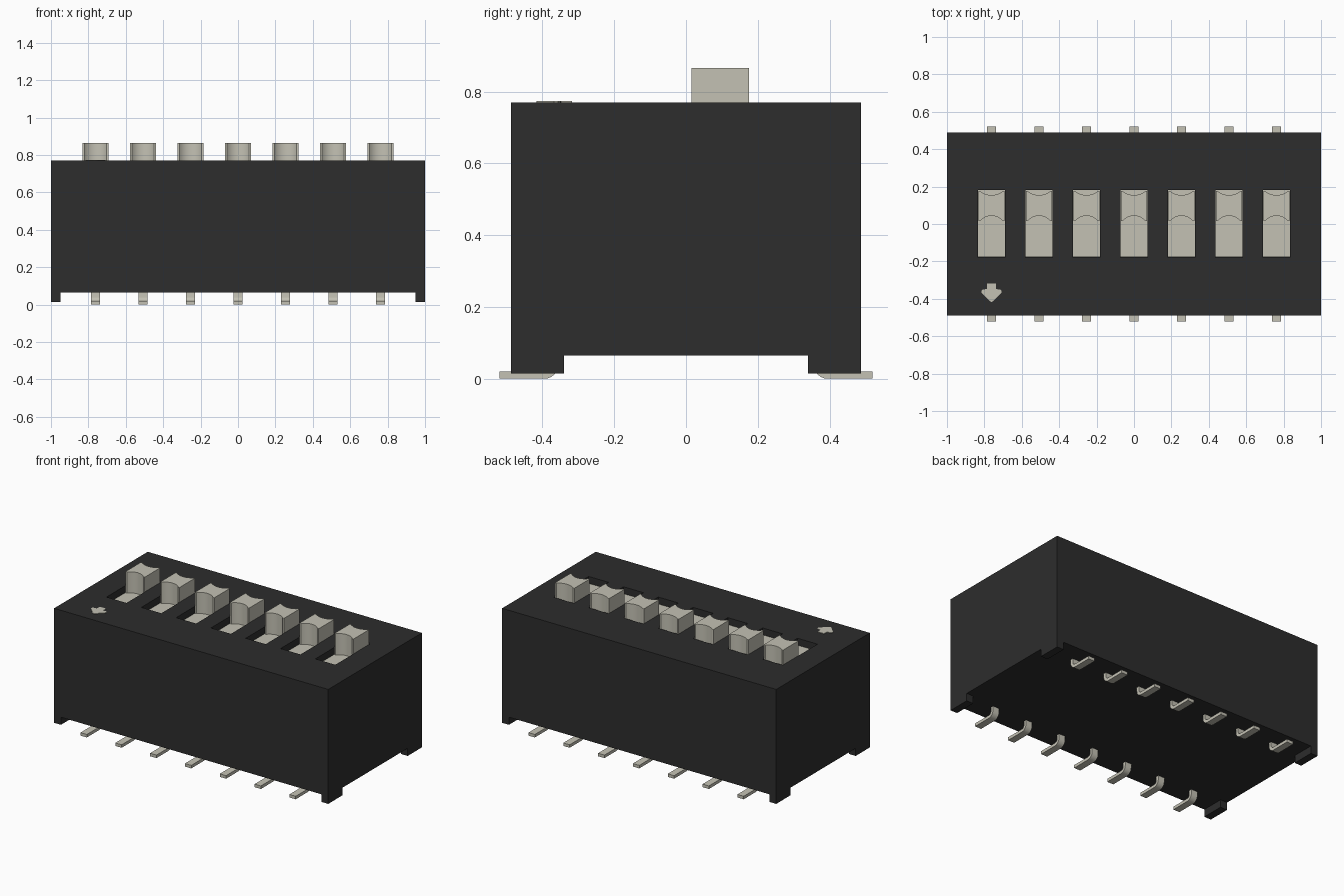
import bpy, bmesh, math

if "Cube" in bpy.data.objects:
    bpy.data.objects.remove(bpy.data.objects["Cube"], do_unlink=True)


def material(name, rgb):
    m = bpy.data.materials.new(name)
    m.use_nodes = True
    m.diffuse_color = (*rgb, 1)
    bsdf = m.node_tree.nodes["Principled BSDF"]
    bsdf.inputs["Base Color"].default_value = (*rgb, 1)
    bsdf.inputs["Roughness"].default_value = 0.6
    return m


BLACK = material("black plastic", (0.026, 0.026, 0.026))
CREAM = material("pale cream", (0.55, 0.535, 0.455))

PITCH = 0.254
COLUMNS = [(i - 3) * PITCH for i in range(7)]
TOP, UNDERSIDE, FOOT = 0.77, 0.065, 0.015
HALF_Y = 0.488


def finish(name, bm, mat, smooth=False):
    bmesh.ops.recalc_face_normals(bm, faces=bm.faces)
    mesh = bpy.data.meshes.new(name)
    bm.to_mesh(mesh)
    bm.free()
    obj = bpy.data.objects.new(name, mesh)
    bpy.context.collection.objects.link(obj)
    mesh.materials.append(mat)
    bpy.ops.object.select_all(action="DESELECT")
    obj.select_set(True)
    bpy.context.view_layer.objects.active = obj
    if smooth:
        bpy.ops.object.shade_smooth_by_angle(angle=math.radians(35))
    return obj


def prism(bm, points, offset):
    """Close a flat outline and extrude it by the offset."""
    face = bm.faces.new([bm.verts.new(p) for p in points])
    ext = bmesh.ops.extrude_face_region(bm, geom=[face], use_keep_orig=True)
    verts = [g for g in ext["geom"] if isinstance(g, bmesh.types.BMVert)]
    bmesh.ops.translate(bm, verts=verts, vec=offset)


def box(bm, x0, x1, y0, y1, z0, z1):
    prism(bm, [(x0, y0, z0), (x1, y0, z0), (x1, y1, z0), (x0, y1, z0)], (0, 0, z1 - z0))


def boxes(name, limits, mat):
    bm = bmesh.new()
    for b in limits:
        box(bm, *b)
    return finish(name, bm, mat)


# Housing: block with switch slots in the top and a relieved underside leaving four feet
housing = boxes("housing", [(-1, 1, -HALF_Y, HALF_Y, FOOT, TOP)], BLACK)
cutters = [
    boxes("slot_cutter", [(x - 0.073, x + 0.073, -0.178, 0.183, 0.70, 0.9) for x in COLUMNS], BLACK),
    boxes("underside_cutter_long", [(-1.2, 1.2, -0.34, 0.34, -0.1, UNDERSIDE)], BLACK),
    boxes("underside_cutter_wide", [(-0.95, 0.95, -0.7, 0.7, -0.1, UNDERSIDE)], BLACK),
]
bpy.context.view_layer.objects.active = housing
for cutter in cutters:
    cutter.hide_render = True
    mod = housing.modifiers.new("cut", "BOOLEAN")
    mod.operation = "DIFFERENCE"
    mod.solver = "EXACT"
    mod.object = cutter
    bpy.ops.object.modifier_apply(modifier=mod.name)
for cutter in cutters:
    bpy.data.objects.remove(cutter, do_unlink=True)


def arc_edge(x, y, sag, steps=10):
    """Left-to-right edge with a shallow circular hollow between two short flats."""
    half = 0.06
    r = (half * half + sag * sag) / (2 * abs(sag))
    a = math.asin(half / r)
    sign = math.copysign(1, sag)
    pts = [(x - 0.07, y)]
    for i in range(steps + 1):
        t = -a + 2 * a * i / steps
        pts.append((x + r * math.sin(t), y + sign * r * (math.cos(t) - math.cos(a))))
    return pts + [(x + 0.07, y)]


# Sliders: flat base in the slot with a raised knob, hollow at front and back
for n, x in enumerate(COLUMNS, 1):
    bm = bmesh.new()
    box(bm, x - 0.072, x + 0.072, -0.177, 0.182, 0.701, 0.725)
    outline = arc_edge(x, 0.016, 0.028) + arc_edge(x, 0.176, -0.022)[::-1]
    prism(bm, [(px, py, 0.72) for px, py in outline], (0, 0, 0.865 - 0.72))
    finish(f"slider_{n}", bm, CREAM, smooth=True)


# Pins: bent strip, flat foot outside and a vertical stem rising into the housing
def pin_profile(inner=0.355, thick=0.02, radius=0.04, steps=6):
    cy = inner + radius
    angles = [math.pi / 2 * i / steps for i in range(steps + 1)]
    outer = [(cy - radius * math.sin(a), radius - radius * math.cos(a)) for a in angles]
    r = radius - thick
    inside = [(cy - r * math.cos(a), radius - r * math.sin(a)) for a in angles]
    return [(0.52, 0)] + outer + [(inner, 0.08), (inner + thick, 0.08)] + inside + [(0.52, thick)]


for side, label in ((-1, "front"), (1, "back")):
    for n, x in enumerate(COLUMNS, 1):
        bm = bmesh.new()
        prism(bm, [(x - 0.023, side * y, z) for y, z in pin_profile()], (0.046, 0, 0))
        finish(f"{label}_pin_{n}", bm, CREAM, smooth=True)

# Arrow marker on the top face
half_arrow = [(0.023, -0.318), (0.024, -0.348), (0.046, -0.35), (0.054, -0.357),
              (0.053, -0.368), (0.01, -0.412)]
arrow = [(x, y) for x, y in half_arrow] + [(0, -0.417)] + [(-x, y) for x, y in half_arrow[::-1]]
bm = bmesh.new()
prism(bm, [(COLUMNS[0] + x, y, TOP - 0.002) for x, y in arrow], (0, 0, 0.005))
finish("arrow_marker", bm, CREAM)
